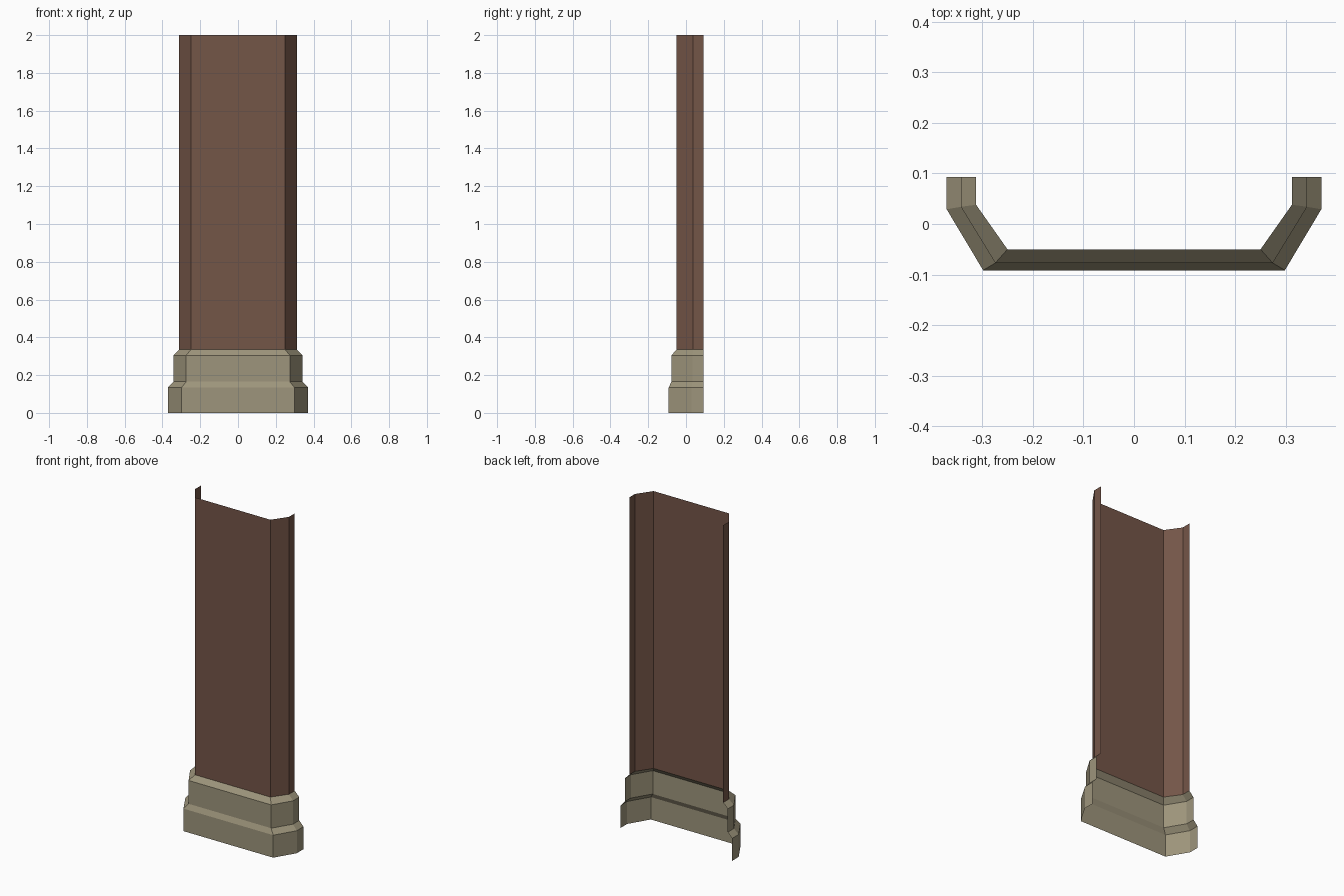
import bpy

if "Cube" in bpy.data.objects:
    bpy.data.objects.remove(bpy.data.objects["Cube"])


def material(name, color):
    m = bpy.data.materials.new(name)
    m.diffuse_color = (*color, 1.0)
    m.use_nodes = True
    m.node_tree.nodes["Principled BSDF"].inputs["Base Color"].default_value = m.diffuse_color
    return m


def ring(half, z):
    """Mirror a left half profile and place it at height z."""
    full = half + [(-x, y) for x, y in reversed(half)]
    return [(x, y, z) for x, y in full]


def loft(name, levels, mat):
    """Open wall skinned through half profiles at rising heights."""
    verts, faces = [], []
    for half, z in levels:
        verts += ring(half, z)
    n = len(levels[0][0]) * 2
    for k in range(len(levels) - 1):
        for i in range(n - 1):
            a = k * n + i
            faces.append((a, a + 1, a + n + 1, a + n))
    mesh = bpy.data.meshes.new(name)
    mesh.from_pydata(verts, [], faces)
    mesh.materials.append(mat)
    obj = bpy.data.objects.new(name, mesh)
    bpy.context.collection.objects.link(obj)
    return obj


# Left half profiles: back edge, side corner, front corner
BACK = 0.0925
plinth = [(-0.37, BACK), (-0.37, 0.029), (-0.298, -0.0915)]
step = [(-0.342, BACK), (-0.342, 0.034), (-0.274, -0.077)]
shaft = [(-0.312, BACK), (-0.312, 0.038), (-0.25, -0.05)]

stone = material("khaki stone", (0.34, 0.30, 0.20))
brown = material("brown plaster", (0.175, 0.092, 0.064))

# Stepped base with two sloped ledges
loft("stepped_base", [(plinth, 0), (plinth, 0.135), (step, 0.165),
                      (step, 0.305), (shaft, 0.335)], stone)
# Tall pilaster wall, open at the back and top
loft("pilaster_shaft", [(shaft, 0.335), (shaft, 2.0)], brown)
